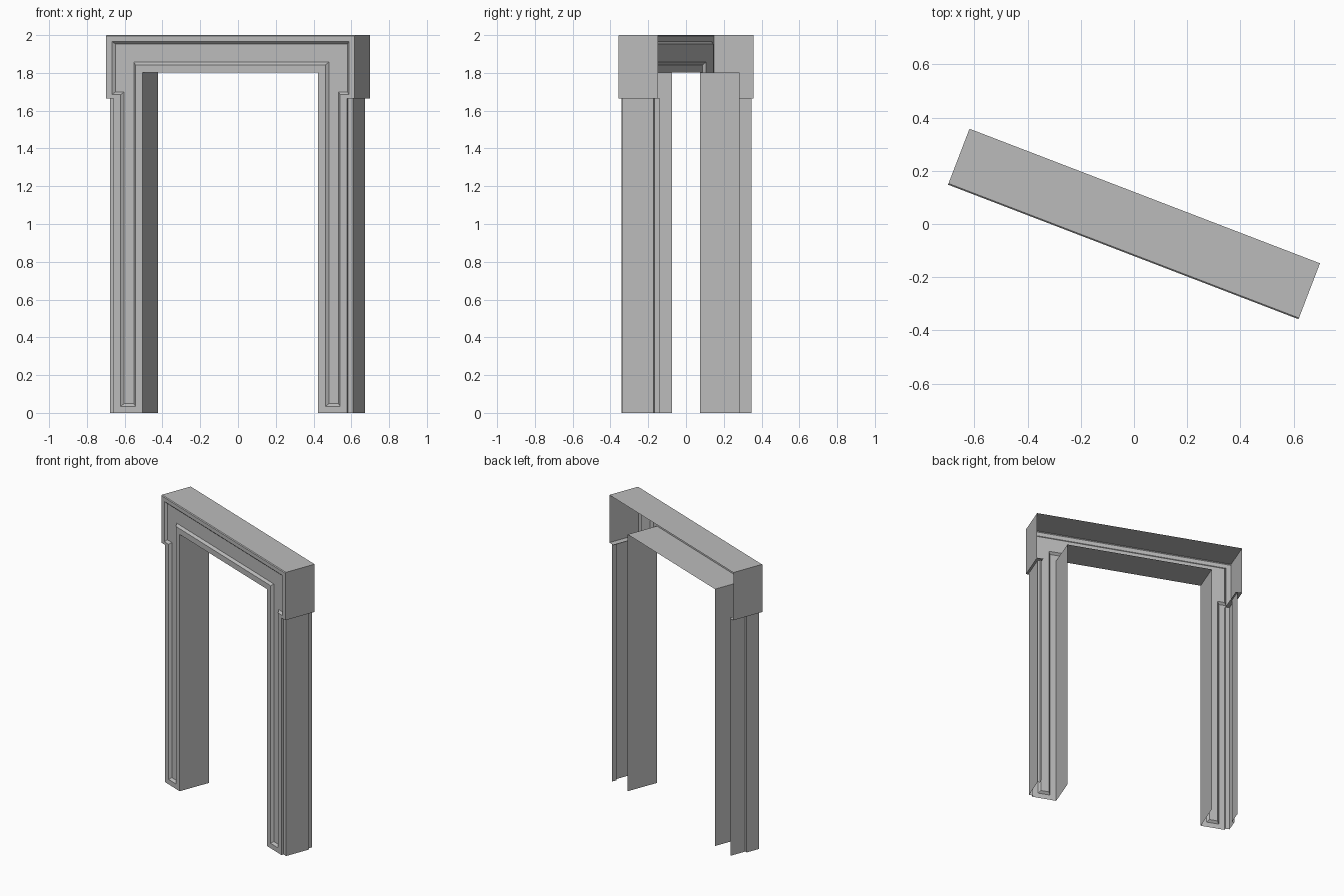
import bpy, bmesh, math
from mathutils import Vector

cube = bpy.data.objects.get("Cube")
if cube:
    bpy.data.objects.remove(cube)

stone = bpy.data.materials.new("plain_grey")
stone.use_nodes = True
GREY = (0.5, 0.5, 0.5, 1)
stone.diffuse_color = GREY
stone.node_tree.nodes["Principled BSDF"].inputs["Base Color"].default_value = GREY

TURN = math.radians(-21)
FRONT, BACK = -0.1125, 0.1125
OPENING, JAMB, END = 0.497, 0.662, 0.705
HEAD, SHOULDER, TOP = 1.803, 1.665, 2.0
CHAMFER = 0.005


def make(name, polygons):
    """Build one part from (points, outward direction) pairs."""
    bm = bmesh.new()
    for points, outward in polygons:
        face = bm.faces.new([bm.verts.new(p) for p in points])
        face.normal_update()
        if face.normal.dot(Vector(outward)) < 0:
            face.normal_flip()
    bmesh.ops.remove_doubles(bm, verts=bm.verts, dist=0.0001)
    mesh = bpy.data.meshes.new(name)
    bm.to_mesh(mesh)
    bm.free()
    mesh.materials.append(stone)
    obj = bpy.data.objects.new(name, mesh)
    obj.rotation_euler.z = TURN
    bpy.context.collection.objects.link(obj)


def arch(inner, jamb, end, base, shoulder, top, head, y, inset=0):
    """Closed outline of the doorway face, shrunk by inset."""
    i, j, e = inner + inset, jamb - inset, end - inset
    b, s = base + inset, shoulder + inset
    half = [(i, b), (j, b), (j, s), (e, s), (e, top - inset)]
    half.insert(0, (i, head + inset))
    points = half + [(-x, z) for x, z in reversed(half)]
    return [Vector((x, y, z)) for x, z in points]


def bridge(a, b, outward):
    n = len(a)
    return [([a[k], a[(k + 1) % n], b[(k + 1) % n], b[k]], outward) for k in range(n)]


# Face with a sunken, sloped-edge panel
forward = (0, -1, 0)
panel = (0.539, 0.622, 0.672, 0.035, 1.685, 1.967, 1.843)
outer = arch(OPENING, JAMB, END, 0, SHOULDER, TOP - CHAMFER, HEAD, FRONT)
rim = arch(*panel, FRONT)
floor = arch(*panel, FRONT + 0.015, 0.014)
make("front_face", bridge(outer, rim, forward) + bridge(rim, floor, forward)
     + [(floor, forward)])


def wall(a, b, outward, y0=FRONT, y1=BACK):
    """Quad running front to back over the line a-b in the x-z plane."""
    (ax, az), (bx, bz) = a, b
    return ([(ax, y0, az), (bx, y0, bz), (bx, y1, bz), (ax, y1, az)], outward)


# Lining of the opening
make("opening_lining", [
    wall((OPENING, 0), (OPENING, HEAD), (-1, 0, 0)),
    wall((-OPENING, 0), (-OPENING, HEAD), (1, 0, 0)),
    wall((-OPENING, HEAD), (OPENING, HEAD), (0, 0, -1))])

# Lintel top, chamfered front edge, ends and shoulder undersides
lintel = [wall((-END, TOP), (END, TOP), (0, 0, 1), FRONT + CHAMFER)]
lintel.append(([(-END, FRONT, TOP - CHAMFER), (END, FRONT, TOP - CHAMFER),
                (END, FRONT + CHAMFER, TOP), (-END, FRONT + CHAMFER, TOP)], (0, -1, 1)))
for side in (-1, 1):
    x = side * END
    lintel.append(([(x, FRONT, SHOULDER), (x, FRONT, TOP - CHAMFER),
                    (x, FRONT + CHAMFER, TOP), (x, BACK, TOP),
                    (x, BACK, SHOULDER)], (side, 0, 0)))
    lintel.append(wall((side * JAMB, SHOULDER), (x, SHOULDER), (0, 0, -1)))
make("lintel_shell", lintel)

# Stepped outer sides of the jambs
for name, side, step in (("left_jamb_side", 1, 0.08), ("right_jamb_side", -1, 0.0)):
    path = [(JAMB, FRONT), (JAMB, -0.096), (0.69, -0.096),
            (0.69, step), (0.674, step), (0.674, BACK)]
    faces = []
    for (ax, ay), (bx, by) in zip(path, path[1:]):
        ax, bx = ax * side, bx * side
        outward = (side * (by - ay), -abs(bx) + abs(ax), 0)
        faces.append(([(ax, ay, 0), (bx, by, 0), (bx, by, SHOULDER),
                       (ax, ay, SHOULDER)], outward))
    make(name, faces)
